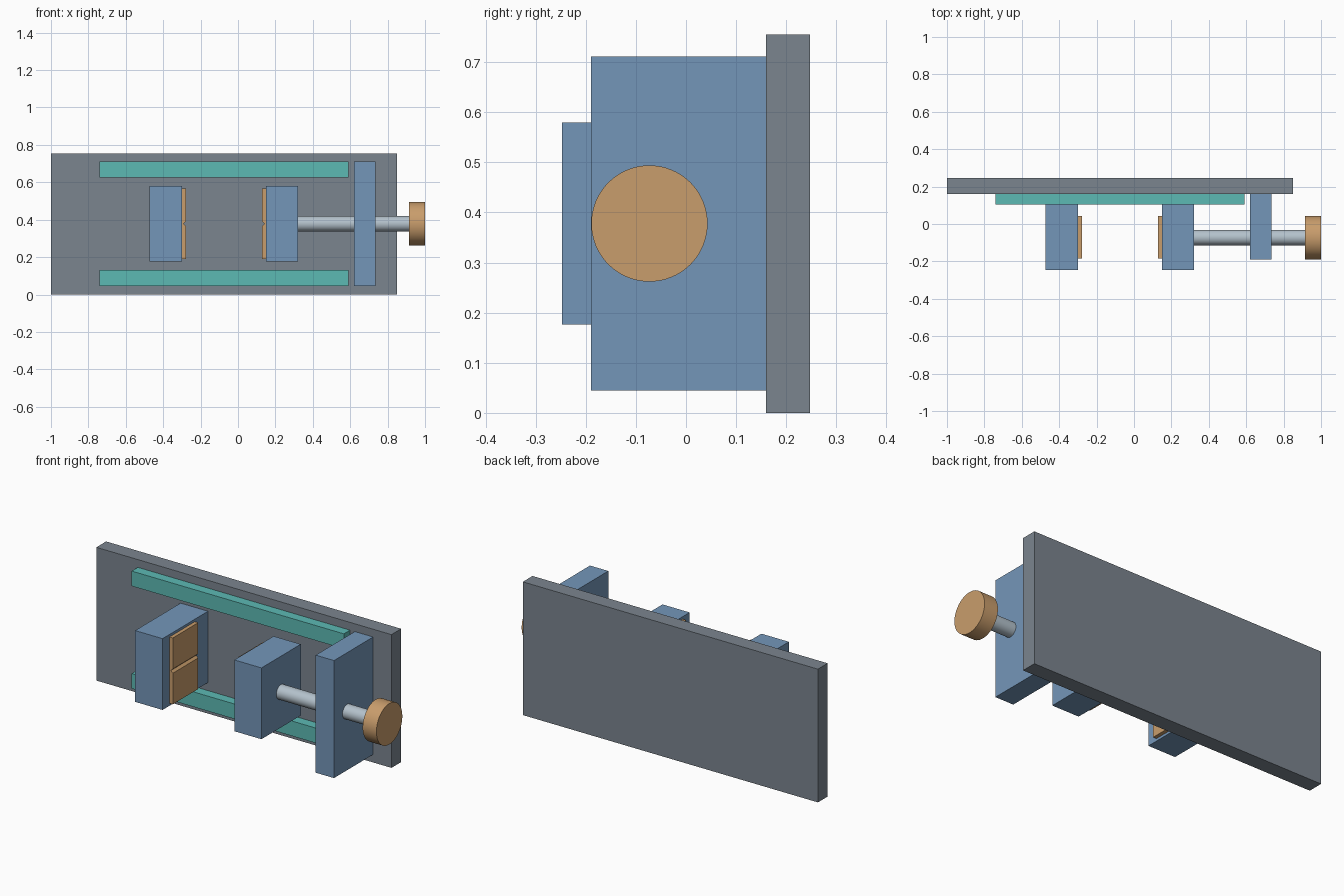
import bpy, bmesh, math

if "Cube" in bpy.data.objects:
    bpy.data.objects.remove(bpy.data.objects["Cube"])


def material(name, hex_code):
    def lin(c):
        return c / 12.92 if c <= 0.04045 else ((c + 0.055) / 1.055) ** 2.4
    m = bpy.data.materials.new(name)
    rgb = [lin(int(hex_code[i:i + 2], 16) / 255) for i in (0, 2, 4)]
    m.diffuse_color = (*rgb, 1)
    m.use_nodes = True
    m.node_tree.nodes["Principled BSDF"].inputs["Base Color"].default_value = m.diffuse_color
    return m


GREY = material("slate grey", "7B858F")
BLUE = material("steel blue", "7496B9")
TEAL = material("teal", "5CBAB4")
TAN = material("bronze tan", "C99D6C")
SILVER = material("pale silver", "B4C2CC")


def prism(name, outline, y0, y1, mat):
    """Extrude an x-z outline from y0 to y1."""
    bm = bmesh.new()
    face = bm.faces.new([bm.verts.new((x, y0, z)) for x, z in outline])
    ext = bmesh.ops.extrude_face_region(bm, geom=[face])
    for v in ext["geom"]:
        if isinstance(v, bmesh.types.BMVert):
            v.co.y = y1
    bmesh.ops.recalc_face_normals(bm, faces=bm.faces)
    mesh = bpy.data.meshes.new(name)
    bm.to_mesh(mesh)
    bm.free()
    mesh.materials.append(mat)
    ob = bpy.data.objects.new(name, mesh)
    bpy.context.collection.objects.link(ob)
    return ob


def box(name, x, y, z, mat):
    return prism(name, [(x[0], z[0]), (x[1], z[0]), (x[1], z[1]), (x[0], z[1])], *y, mat)


def rod(name, x0, x1, radius, mat):
    """Smooth cylinder along x on the screw axis."""
    bpy.ops.mesh.primitive_cylinder_add(
        vertices=64, radius=radius, depth=x1 - x0,
        location=((x0 + x1) / 2, SCREW_Y, MID_Z), rotation=(0, math.pi / 2, 0))
    ob = bpy.context.object
    ob.name = name
    ob.data.materials.append(mat)
    bpy.ops.object.shade_smooth_by_angle(angle=math.radians(35))


def grooved_pad(name, back, front):
    """Jaw pad with a horizontal V groove across its gripping face."""
    depth = (front - back) * 0.6
    outline = [(back, 0.19), (front, 0.19), (front, MID_Z - 0.012),
               (front - depth, MID_Z), (front, MID_Z + 0.012),
               (front, 0.566), (back, 0.566)]
    prism(name, outline, -0.185, 0.042, TAN)


MID_Z, SCREW_Y = 0.378, -0.073

# Back plate and guide rails
box("base_plate", (-1.0, 0.85), (0.16, 0.247), (0, 0.755), GREY)
for name, z in (("lower_rail", (0.045, 0.13)), ("upper_rail", (0.626, 0.711))):
    box(name, (-0.74, 0.59), (0.105, 0.16), z, TEAL)

# Jaws and screw support
box("fixed_jaw", (-0.472, -0.30), (-0.247, 0.16), (0.176, 0.58), BLUE)
box("sliding_jaw", (0.15, 0.32), (-0.247, 0.105), (0.176, 0.58), BLUE)
box("screw_support", (0.62, 0.735), (-0.19, 0.16), (0.045, 0.711), BLUE)

# Jaw pads
grooved_pad("fixed_pad", -0.30, -0.279)
grooved_pad("sliding_pad", 0.15, 0.129)

# Screw and knob
rod("screw", 0.31, 0.92, 0.041, SILVER)
rod("knob", 0.914, 1.0, 0.116, TAN)
